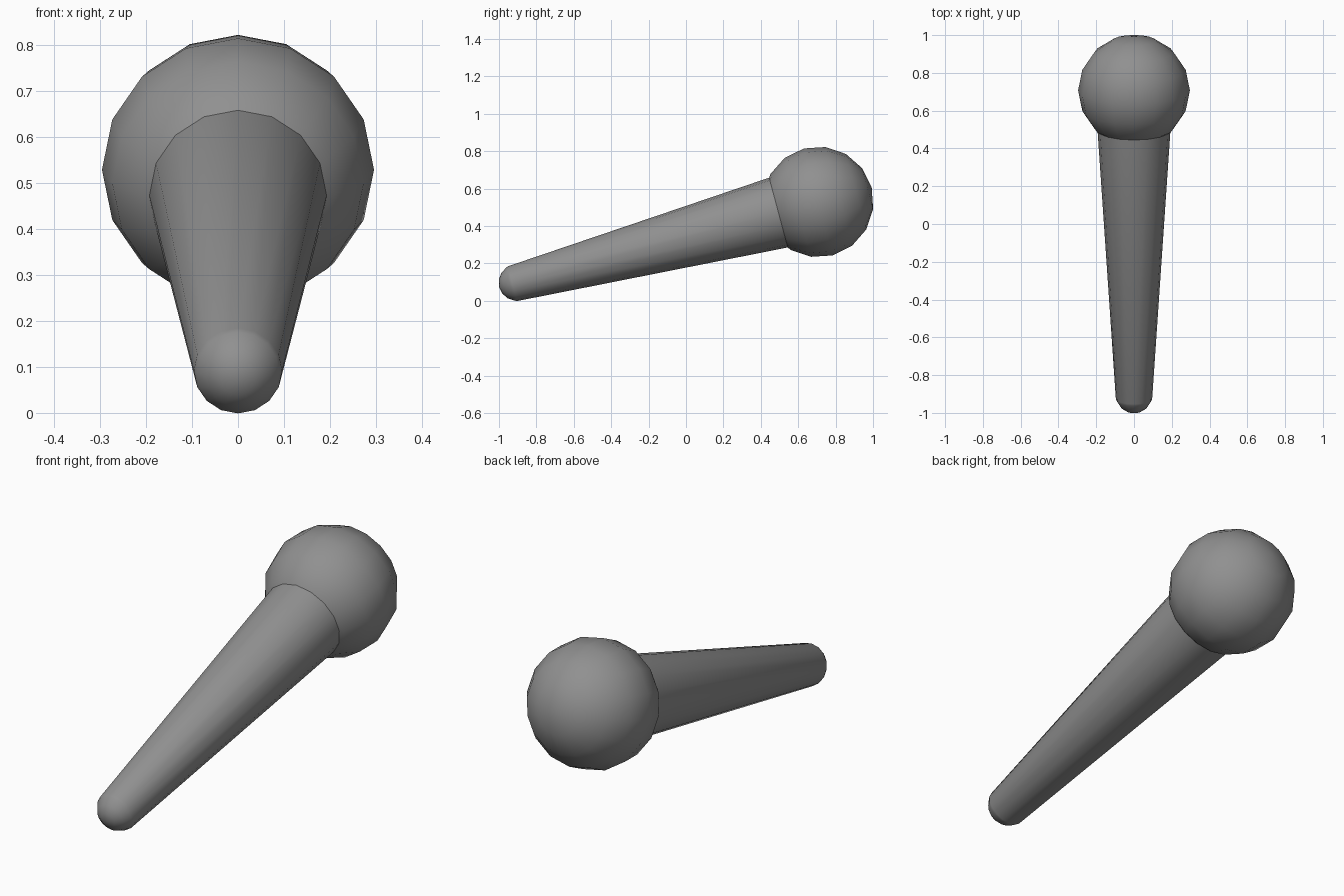
import bpy, bmesh, math
from mathutils import Matrix

if "Cube" in bpy.data.objects:
    bpy.data.objects.remove(bpy.data.objects["Cube"])

SIDES = 16
TILT = Matrix.Translation((0, 0.707, 0.529)) @ Matrix.Rotation(math.radians(-75.03), 4, 'X')

# Dark grey for both parts
dark = bpy.data.materials.new("dark_grey")
dark.diffuse_color = (0.28, 0.28, 0.28, 1)
dark.use_nodes = True
dark.node_tree.nodes["Principled BSDF"].inputs["Base Color"].default_value = dark.diffuse_color


def lathe(name, profile):
    """Spin (radius, axial) points into a closed tilted solid; radius 0 makes a pole."""
    bm = bmesh.new()
    rings = []
    for r, t in profile:
        n = 1 if r == 0 else SIDES
        rings.append([bm.verts.new((r * math.cos(2 * math.pi * i / SIDES),
                                    r * math.sin(2 * math.pi * i / SIDES), t))
                      for i in range(n)])
    for a, b in zip(rings, rings[1:]):
        for i in range(SIDES):
            j = (i + 1) % SIDES
            if len(a) == 1:
                bm.faces.new((a[0], b[j], b[i]))
            elif len(b) == 1:
                bm.faces.new((a[i], a[j], b[0]))
            else:
                bm.faces.new((a[i], a[j], b[j], b[i]))
    if len(rings[-1]) > 1:
        bm.faces.new(rings[-1])
    bm.transform(TILT)
    bmesh.ops.recalc_face_normals(bm, faces=bm.faces)
    mesh = bpy.data.meshes.new(name)
    bm.to_mesh(mesh)
    bm.free()
    mesh.materials.append(dark)
    obj = bpy.data.objects.new(name, mesh)
    bpy.context.collection.objects.link(obj)
    bpy.ops.object.select_all(action='DESELECT')
    obj.select_set(True)
    bpy.context.view_layer.objects.active = obj
    bpy.ops.object.shade_smooth_by_angle(angle=math.radians(35))
    return obj


def arc(radius, centre, steps):
    """Profile points at 22.5 degree steps measured from the lower pole."""
    return [(radius * math.sin(k * math.pi / 8) if k % 8 else 0,
             centre - radius * math.cos(k * math.pi / 8)) for k in steps]


# Ball head
lathe("ball_head", arc(0.296, 0, range(9)))

# Tapered handle with a rounded butt, flush with the ball at its wide end
lathe("handle", arc(0.0975, -1.668, range(4)) + [(0.096, -1.693), (0.193, -0.22)])
